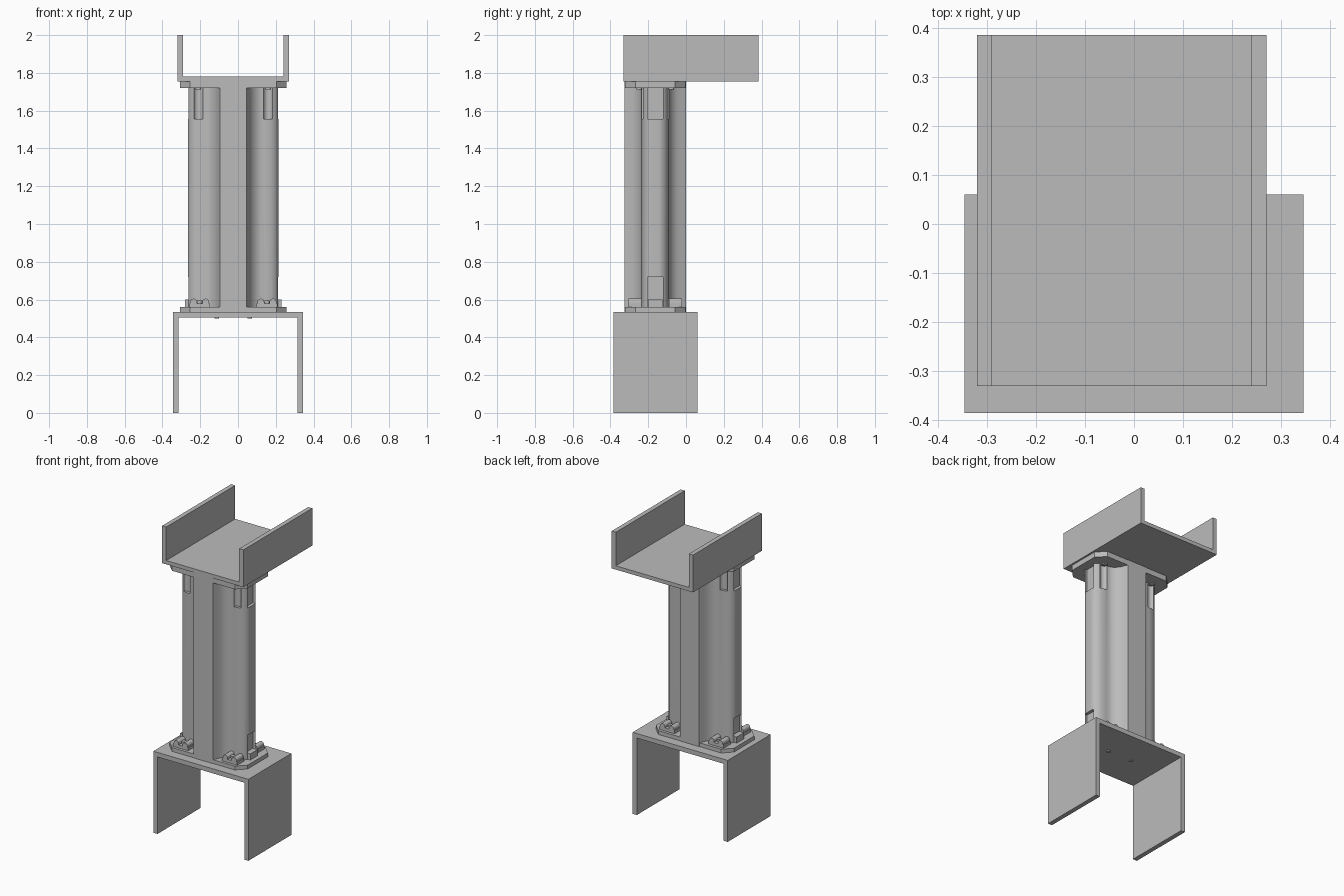
import bpy
import bmesh
from math import cos, sin, radians

cube = bpy.data.objects.get("Cube")
if cube:
    bpy.data.objects.remove(cube, do_unlink=True)

grey = bpy.data.materials.new("plain grey")
grey.use_nodes = True
COLOUR = (0.5, 0.5, 0.5, 1)
grey.diffuse_color = COLOUR
grey.node_tree.nodes["Principled BSDF"].inputs["Base Color"].default_value = COLOUR

CX, CY = -0.025, -0.163          # axis of the column
FLOOR, CEILING = 0.535, 1.755    # where the column meets the brackets


def prism(name, outline, low, high, axis="z"):
    """Extrude a closed outline along z, or an x/z outline along y."""
    bm = bmesh.new()

    def place(p, d):
        return (p[0], p[1], d) if axis == "z" else (p[0], d, p[1])
    face = bm.faces.new([bm.verts.new(place(p, low)) for p in outline])
    grown = bmesh.ops.extrude_face_region(bm, geom=[face])["geom"]
    for v in grown:
        if isinstance(v, bmesh.types.BMVert):
            v.co[2 if axis == "z" else 1] = high
    bmesh.ops.recalc_face_normals(bm, faces=bm.faces)
    mesh = bpy.data.meshes.new(name)
    bm.to_mesh(mesh)
    bm.free()
    mesh.materials.append(grey)
    obj = bpy.data.objects.new(name, mesh)
    bpy.context.collection.objects.link(obj)
    return obj


def rectangle(x, y, w, d):
    return [(x - w/2, y - d/2), (x + w/2, y - d/2),
            (x + w/2, y + d/2), (x - w/2, y + d/2)]


def circle(x, y, r, n=20):
    return [(x + r*cos(radians(360*i/n)), y + r*sin(radians(360*i/n))) for i in range(n)]


def channel(name, left, right, lip, web, end, y0, y1, wall=0.03):
    """U-shaped bracket; the web lies between lip and web, walls run to end."""
    outline = [(left, lip), (right, lip), (right, end), (right - wall, end),
               (right - wall, web), (left + wall, web), (left + wall, end), (left, end)]
    return prism(name, outline, y0, y1, "y")


def smooth(obj):
    bpy.ops.object.select_all(action="DESELECT")
    obj.select_set(True)
    bpy.context.view_layer.objects.active = obj
    bpy.ops.object.shade_smooth_by_angle(angle=radians(32))


# brackets
channel("lower_bracket", -0.345, 0.345, FLOOR, 0.505, 0, -0.385, 0.06)
channel("upper_bracket", -0.32, 0.27, CEILING, 1.78, 2, -0.33, 0.385)

# column: flat-faced core with a rounded lobe on each side
quarter = [(0.24, 0.02), (0.237, 0.04), (0.222, 0.058), (0.2, 0.068), (0.17, 0.073),
           (0.145, 0.073), (0.125, 0.08), (0.105, 0.095), (0.09, 0.115), (0.08, 0.14),
           (0.07, 0.162)]
half = quarter + [(-x, y) for x, y in reversed(quarter)]
section = half + [(x, -y) for x, y in reversed(half)]
column = prism("column", [(CX + x, CY + y) for x, y in section], FLOOR, CEILING)

# screw access slots in the column ends
cutters = []
for sx in (-1, 1):
    for low, high in ((0.56, 0.72), (1.555, 1.72)):
        cutters.append(prism("side_slot_cutter", rectangle(CX + sx*0.25, CY, 0.06, 0.08), low, high))
    for sy in (-1, 1):
        x, y = CX + sx*0.185, CY + sy*0.078
        cutters.append(prism("screw_slot_cutter", circle(x, y, 0.026), 1.555, 1.72))
for cutter in cutters:
    cutter.hide_render = True
    cut = column.modifiers.new("slot", "BOOLEAN")
    cut.operation = "DIFFERENCE"
    cut.object = cutter
    cut.solver = "EXACT"
bpy.context.view_layer.update()
shape = bpy.data.meshes.new_from_object(
    column.evaluated_get(bpy.context.evaluated_depsgraph_get()))
column.modifiers.clear()
column.data = shape
for cutter in cutters:
    bpy.data.objects.remove(cutter, do_unlink=True)
smooth(column)

# chamfered end plates
W, D, C = 0.283, 0.16, 0.055
corner = [(W, D - C), (W - C, D)]
top = corner + [(-x, y) for x, y in reversed(corner)]
plate = [(CX + x, CY + y) for x, y in top + [(x, -y) for x, y in reversed(top)]]
prism("lower_end_plate", plate, FLOOR, 0.56)
prism("upper_end_plate", plate, 1.72, CEILING)

# clamps on the lower plate, screw heads under the upper plate
for sx, side in ((-1, "right"), (1, "left")):
    for sy, end in ((-1, "front"), (1, "back")):
        tag = f"{end}_{side}"
        x, y = CX + sx*0.178, CY + sy*0.107
        prism("clamp_base_" + tag, rectangle(x, y, 0.11, 0.07), 0.555, 0.58)
        for off in (-0.032, 0.032):
            arch = [(x + off + 0.018*cos(radians(a)), 0.587 + 0.018*sin(radians(a)))
                    for a in range(0, 181, 20)]
            arch = [(x + off + 0.018, 0.56)] + arch + [(x + off - 0.018, 0.56)]
            smooth(prism("clamp_rib_" + tag, arch, y - 0.035, y + 0.035, "y"))
        smooth(prism("clamp_screw_" + tag, circle(x, y, 0.014), 0.57, 0.595))
        smooth(prism("upper_screw_" + tag, circle(CX + sx*0.185, CY + sy*0.085, 0.015), 1.712, 1.725))
    prism("side_clamp_" + side, rectangle(CX + sx*0.235, CY, 0.04, 0.075), 0.555, 0.6)
    # screw tips under the lower bracket
    smooth(prism("screw_tip_" + side, circle(CX + sx*0.087, CY, 0.012), 0.5, 0.51))
